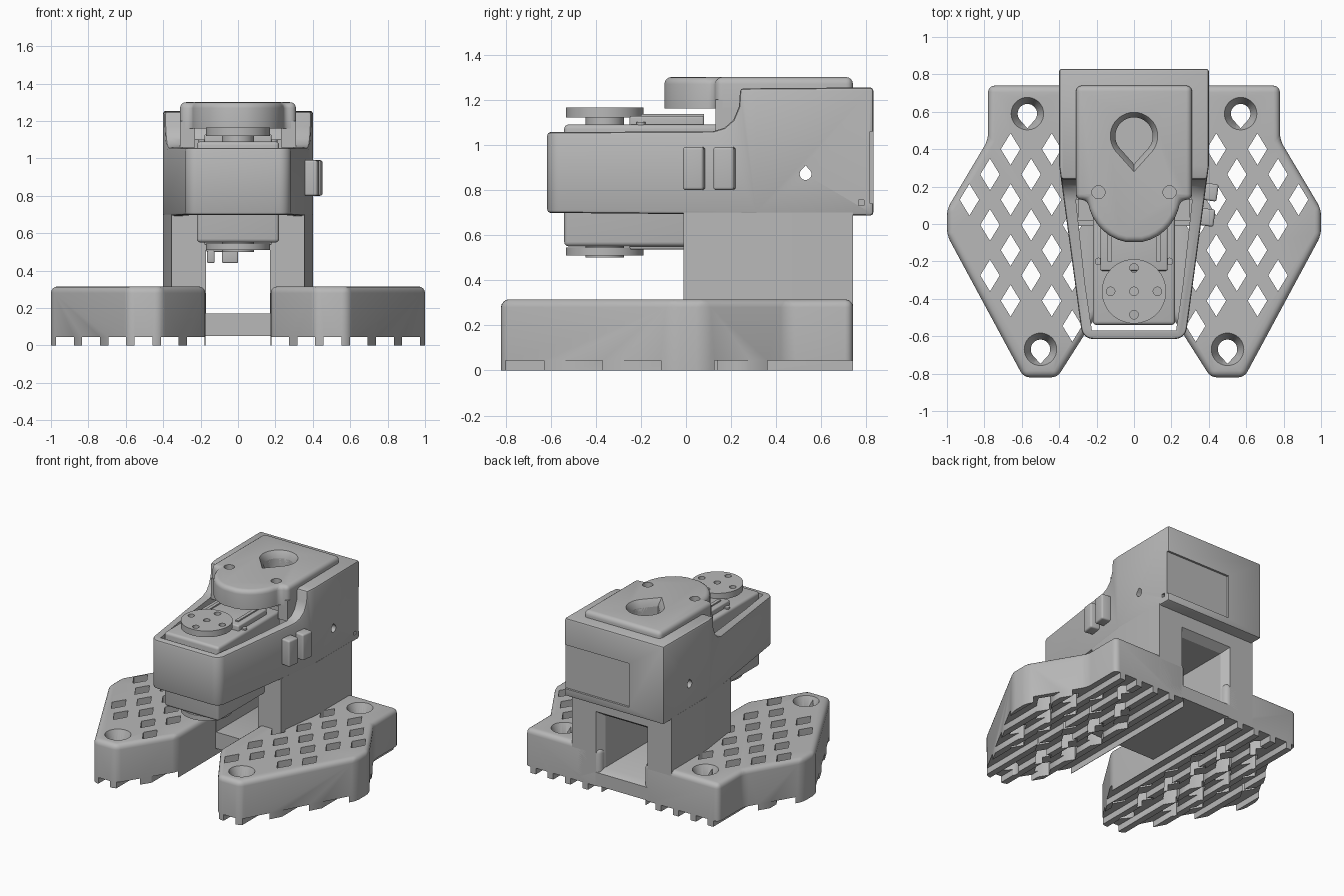
import bpy, bmesh, math
from mathutils import Matrix

if "Cube" in bpy.data.objects:
    bpy.data.objects.remove(bpy.data.objects["Cube"], do_unlink=True)

GREY = bpy.data.materials.new("matte_grey")
GREY.use_nodes = True
GREY.diffuse_color = (0.48, 0.48, 0.48, 1)
GREY.node_tree.nodes["Principled BSDF"].inputs["Base Color"].default_value = (0.48, 0.48, 0.48, 1)

AXES = {"X": lambda a, b, c: (c, a, b), "Y": lambda a, b, c: (a, c, b), "Z": lambda a, b, c: (a, b, c)}


def add_prism(bm, pts, lo, hi, axis="Z", end_pts=None):
    place = AXES[axis]
    low = [bm.verts.new(place(a, b, lo)) for a, b in pts]
    top = [bm.verts.new(place(a, b, hi)) for a, b in (end_pts or pts)]
    bm.faces.new(low)
    bm.faces.new(top)
    n = len(low)
    for i in range(n):
        j = (i + 1) % n
        bm.faces.new((low[i], low[j], top[j], top[i]))


def finish(name, bm):
    bmesh.ops.recalc_face_normals(bm, faces=bm.faces)
    mesh = bpy.data.meshes.new(name)
    bm.to_mesh(mesh)
    bm.free()
    mesh.materials.append(GREY)
    obj = bpy.data.objects.new(name, mesh)
    bpy.context.scene.collection.objects.link(obj)
    smooth(obj)
    return obj


def smooth(obj):
    obj.data.shade_smooth()
    obj.data.set_sharp_from_angle(angle=math.radians(32))


def prism(name, pts, lo, hi, axis="Z", end_pts=None, round_edges=0, keep_bottom=True):
    bm = bmesh.new()
    add_prism(bm, pts, lo, hi, axis, end_pts)
    bmesh.ops.recalc_face_normals(bm, faces=bm.faces)
    if round_edges:
        edges = [e for e in bm.edges if e.calc_face_angle(0) > 0.45
                 and not (keep_bottom and all(abs(v.co.z - lo) < 1e-4 for v in e.verts))]
        bmesh.ops.bevel(bm, geom=edges, offset=round_edges, segments=4, profile=0.5,
                        affect="EDGES", clamp_overlap=True)
    return finish(name, bm)


def rect(a0, a1, b0, b1):
    return [(a0, b0), (a1, b0), (a1, b1), (a0, b1)]


def box(name, x0, x1, y0, y1, z0, z1, r=0):
    return prism(name, rect(x0, x1, y0, y1), z0, z1, round_edges=r, keep_bottom=False)


def circle(x, y, r, n=40):
    return [(x + r * math.cos(math.tau * i / n), y + r * math.sin(math.tau * i / n)) for i in range(n)]


def teardrop(x, y, r, point=-1.0):
    arc = [math.radians(-40 + 260 * i / 24) for i in range(25)]
    return [(x + r * math.cos(t), y - point * r * math.sin(t)) for t in arc] + [(x, y + point * 1.5 * r)]


def mirrored(half):
    return half + [(-x, y) for x, y in reversed(half)]


def bake(obj):
    deps = bpy.context.evaluated_depsgraph_get()
    mesh = bpy.data.meshes.new_from_object(obj.evaluated_get(deps))
    obj.modifiers.clear()
    obj.data = mesh
    smooth(obj)


def carve(obj, cutter, operation="DIFFERENCE"):
    mod = obj.modifiers.new("carve", "BOOLEAN")
    mod.operation, mod.solver, mod.object = operation, "EXACT", cutter
    bake(obj)
    bpy.data.objects.remove(cutter, do_unlink=True)


# Feet: perforated slabs with bolt holes and rails underneath
outline = [(0.175, 0.74), (0.175, -0.45), (0.41, -0.82), (0.59, -0.82),
           (1.0, -0.06), (1.0, 0.08), (0.78, 0.45), (0.78, 0.74)]
foot = prism("foot_slabs", outline, 0, 0.315, round_edges=0.035)
bolts = [(0.57, 0.59), (0.5, -0.67)]


def inside(x, y):
    margin = 0.085
    right = min(0.98, 0.59 + (y + 0.82) * 0.54, 1.0 - (y - 0.08) * 0.59)
    left = max(0.2, 0.175 - (y + 0.45) * 0.64)
    clear = all(math.hypot(x - bx, y - by) > 0.16 for bx, by in bolts)
    return left + margin < x < right - margin and -0.7 < y < 0.5 and clear


bm = bmesh.new()
for col in range(2, 9):
    for row in range(-4, 4):
        x, y = 0.11 * col, 0.40 - 0.27 * row - (0.135 if col % 2 else 0)
        if inside(x, y):
            add_prism(bm, [(x + 0.052, y), (x, y + 0.085), (x - 0.052, y), (x, y - 0.085)], -0.1, 0.5)
carve(foot, finish("diamond_cutter", bm))

for x, y in bolts:
    carve(foot, prism("bolt_cutter", teardrop(x, y, 0.052), -0.1, 0.5))
    carve(foot, prism("sink_cutter", circle(x, y, 0.052), 0.23, 0.33, end_pts=circle(x, y, 0.093)))

bm = bmesh.new()
for k in range(-1, 5):
    left = 0.318 + 0.14 * k
    add_prism(bm, rect(left, left + 0.095, -1, 1), -0.1, 0.045)
carve(foot, finish("groove_cutter", bm))
foot.modifiers.new("mirror", "MIRROR").use_mirror_merge = False
bake(foot)

# Neck with a passage through it
neck = prism("neck", mirrored([(0.355, -0.01), (0.4, 0.33), (0.4, 0.74)]), 0.05, 0.7)
carve(neck, prism("passage_cutter", rect(-0.17, 0.17, 0.17, 0.55), -0.3, 1, "Y"))
carve(neck, prism("flare_cutter", rect(-0.16, 0.16, 0.18, 0.54), 0.67, 0.75, "Y",
                  end_pts=rect(-0.215, 0.215, 0.14, 0.595)))

# Cable hook under the passage roof
box("hook_bar", -0.17, 0, 0.02, 0.12, 0.5, 0.56, 0.008)
for x0, x1 in ((-0.165, -0.125), (-0.085, 0)):
    box("hook_prong", x0, x1, 0.02, 0.12, 0.44, 0.51, 0.008)

# Body shell: tapered plan combined with a stepped side profile
body = prism("body_shell", mirrored([(0.275, -0.615), (0.4, 0.31), (0.4, 0.83)]), 0.5, 1.5)
corner = [e for e in body.data.edges
          if all(body.data.vertices[v].co.y < -0.6 for v in e.vertices)
          and body.data.vertices[e.vertices[0]].co.x == body.data.vertices[e.vertices[1]].co.x]
weights = body.data.attributes.new("bevel_weight_edge", "FLOAT", "EDGE")
for e in corner:
    weights.data[e.index].value = 1
mod = body.modifiers.new("front_corners", "BEVEL")
mod.limit_method, mod.width, mod.segments = "WEIGHT", 0.055, 5
bake(body)
side = [(-0.8, 0.7), (-0.8, 1.055), (0.12, 1.06), (0.17, 1.075), (0.21, 1.11), (0.235, 1.17),
        (0.24, 1.25), (0.9, 1.255), (0.9, 0.685)]
carve(body, prism("side_cutter", side, -0.6, 0.6, "X"), "INTERSECT")
mod = body.modifiers.new("soft_rim", "BEVEL")
mod.limit_method, mod.angle_limit, mod.width, mod.segments = "ANGLE", math.radians(50), 0.014, 2
bake(body)

# Openings in the shell: motor bay, side wire hole, sliding back panel
carve(body, prism("bay_cutter", mirrored([(0.225, -0.57), (0.262, -0.32), (0.31, 0.12), (0.31, 0.2)]), 0.6, 1.4))
carve(body, prism("wire_cutter", teardrop(0.53, 0.87, 0.026, 1.0), -0.6, 0.6, "X"))
carve(body, box("panel_cutter", -0.12, 0.5, 0.815, 0.9, 0.74, 1.06))
carve(body, box("track_cutter", -0.13, 0.5, 0.765, 0.79, 0.73, 0.755))
box("motor_bay_floor", -0.3, 0.3, 0.02, 0.21, 0.7, 0.72)

# Motor
motor = box("motor_case", -0.22, 0.22, -0.54, 0.18, 0.55, 1.09, 0.02)
for name, z0, z1 in (("upper_cover", 1.05, 1.128), ("lower_cover", 0.535, 0.6)):
    box(name, -0.18, 0.18, -0.25, 0.08, z0, z1, 0.01)
for s in (-1, 1):
    box("cover_rib", s * 0.13 - 0.012, s * 0.13 + 0.012, -0.2, 0.08, 1.12, 1.137)
    prism("motor_screw", circle(s * 0.19, -0.2, 0.02, 16), 1.08, 1.1)

# Output discs above and below
for name, z0, z1, b0, b1 in (("upper_disc", 1.12, 1.165, 1.08, 1.13), ("lower_disc", 0.51, 0.545, 0.5, 0.57)):
    disc = prism(name, circle(0, -0.36, 0.172, 56), z0, z1)
    bm = bmesh.new()
    for dx, dy in ((0, 0), (0.125, 0), (-0.125, 0), (0, 0.125), (0, -0.125)):
        add_prism(bm, circle(dx, dy - 0.36, 0.023, 16), z0 - 0.1, z1 + 0.1)
    carve(disc, finish("disc_cutter", bm))
    prism(name + "_boss", circle(0, -0.36, 0.085), b0, b1)

# Top cap with a rounded nose, teardrop well and two screw holes
nose = [math.radians(-7 - 83 * i / 8) for i in range(8)]
half = [(0.31, 0.74), (0.31, 0.13)] + [(0.25 * math.cos(t), 0.16 + 0.26 * math.sin(t)) for t in nose]
cap = prism("top_cap", mirrored(half), 1.16, 1.3, round_edges=0.035)
carve(cap, prism("well_cutter", teardrop(0, 0.47, 0.1), 1.19, 1.4))
carve(cap, prism("well_flare_cutter", teardrop(0, 0.47, 0.1), 1.255, 1.305, end_pts=teardrop(0, 0.47, 0.13)))
for s in (-1, 1):
    carve(cap, prism("screw_cutter", circle(s * 0.19, 0.17, 0.035, 20), 1.22, 1.4))
    box("cap_skirt", s * 0.27 - 0.04, s * 0.27 + 0.04, 0.13, 0.3, 1.05, 1.2)
carve(body, prism("shell_well_cutter", teardrop(0, 0.47, 0.1), 1.19, 1.4))

# Cable clips on the left side
for x, y in ((0.395, 0.035), (0.412, 0.17)):
    clip = box("side_clip", -0.04, 0.035, -0.046, 0.046, 0.8, 0.99, 0.012)
    clip.matrix_world = Matrix.Translation((x, y, 0)) @ Matrix.Rotation(math.radians(-8), 4, "Z")
